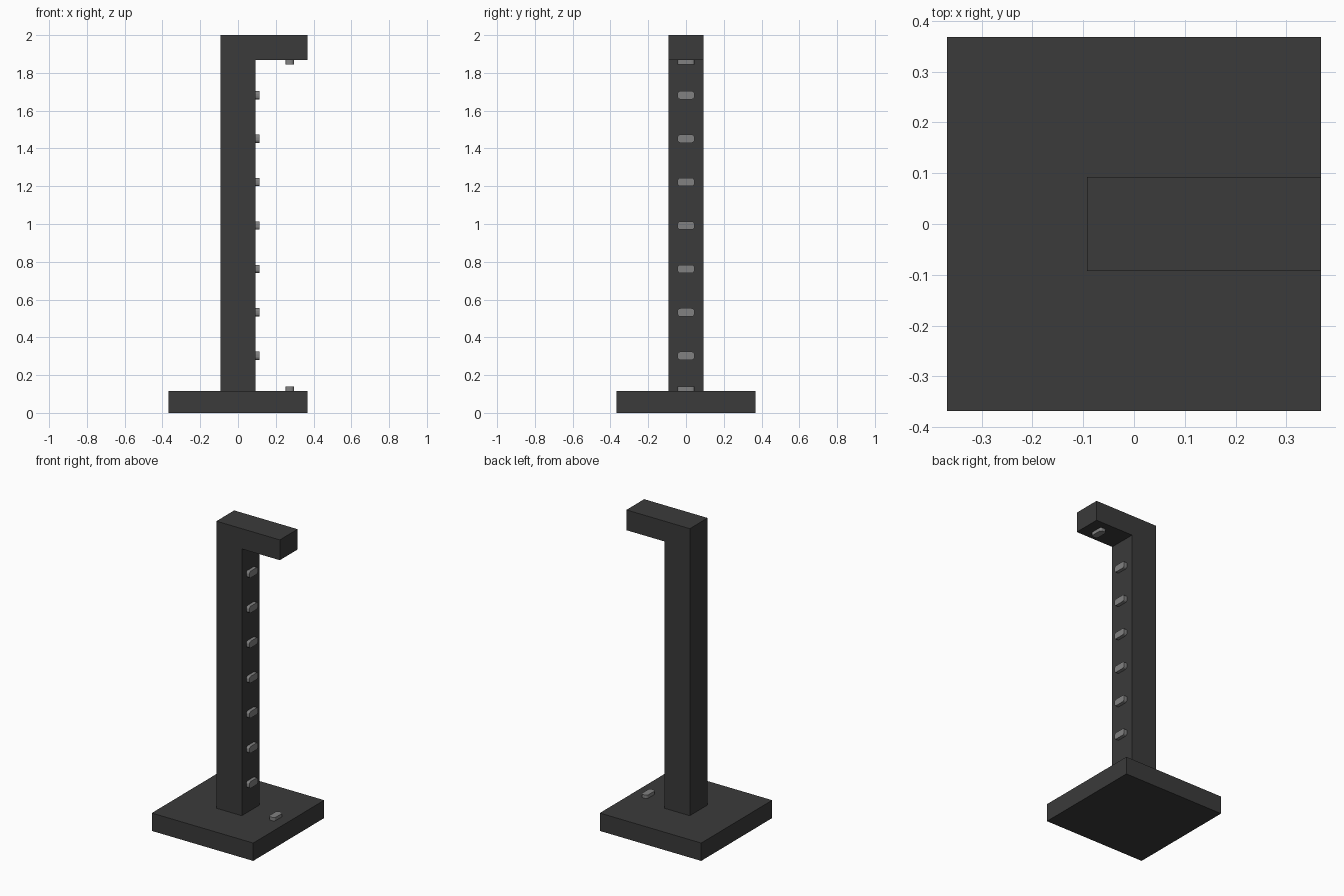
import bpy, bmesh, math
from mathutils import Matrix

if "Cube" in bpy.data.objects:
    bpy.data.objects.remove(bpy.data.objects["Cube"])


def material(name, v):
    m = bpy.data.materials.new(name)
    m.diffuse_color = (v, v, v, 1)
    m.use_nodes = True
    m.node_tree.nodes["Principled BSDF"].inputs["Base Color"].default_value = m.diffuse_color
    return m


DARK = material("charcoal", 0.043)
GREY = material("mid grey", 0.22)


def prism(name, pts, depth, mat, matrix):
    """Extrude a flat outline along its local z, then place it."""
    bm = bmesh.new()
    face = bm.faces.new([bm.verts.new((x, y, 0)) for x, y in pts])
    ext = bmesh.ops.extrude_face_region(bm, geom=[face])
    verts = [g for g in ext["geom"] if isinstance(g, bmesh.types.BMVert)]
    bmesh.ops.translate(bm, verts=verts, vec=(0, 0, depth))
    bm.transform(matrix)
    bmesh.ops.recalc_face_normals(bm, faces=bm.faces)
    me = bpy.data.meshes.new(name)
    bm.to_mesh(me)
    bm.free()
    me.materials.append(mat)
    ob = bpy.data.objects.new(name, me)
    bpy.context.collection.objects.link(ob)
    return ob


def rounded_rect(hx, hy, r, n=3):
    pts = []
    for i, (sx, sy) in enumerate(((1, 1), (-1, 1), (-1, -1), (1, -1))):
        for k in range(n + 1):
            a = (i + k / n) * math.pi / 2
            pts.append((sx * (hx - r) + r * math.cos(a),
                        sy * (hy - r) + r * math.sin(a)))
    return pts


BASE, HALF, POST, ARM = 0.117, 0.368, 0.092, 1.867

# square base plate
prism("base", [(-HALF, -HALF), (HALF, -HALF), (HALF, HALF), (-HALF, HALF)],
      BASE, DARK, Matrix())

# post with overhanging arm, one L-shaped profile in the xz plane
prism("post_and_arm",
      [(-POST, BASE), (POST, BASE), (POST, ARM), (HALF, ARM), (HALF, 2), (-POST, 2)],
      2 * POST, DARK,
      Matrix.Translation((0, POST, 0)) @ Matrix.Rotation(math.pi / 2, 4, 'X'))

# small rounded studs: seven up the post, one on the base, one under the arm
stud = rounded_rect(0.022, 0.045, 0.015)
turn = Matrix.Rotation(math.pi / 2, 4, 'Y')
for i in range(7):
    prism(f"post_stud_{i + 1}", stud, 0.022, GREY,
          Matrix.Translation((POST, 0, 0.302 + 0.23 * i)) @ turn)
prism("base_stud", stud, 0.022, GREY, Matrix.Translation((0.274, 0, BASE)))
prism("arm_stud", stud, 0.022, GREY, Matrix.Translation((0.274, 0, ARM - 0.022)))
